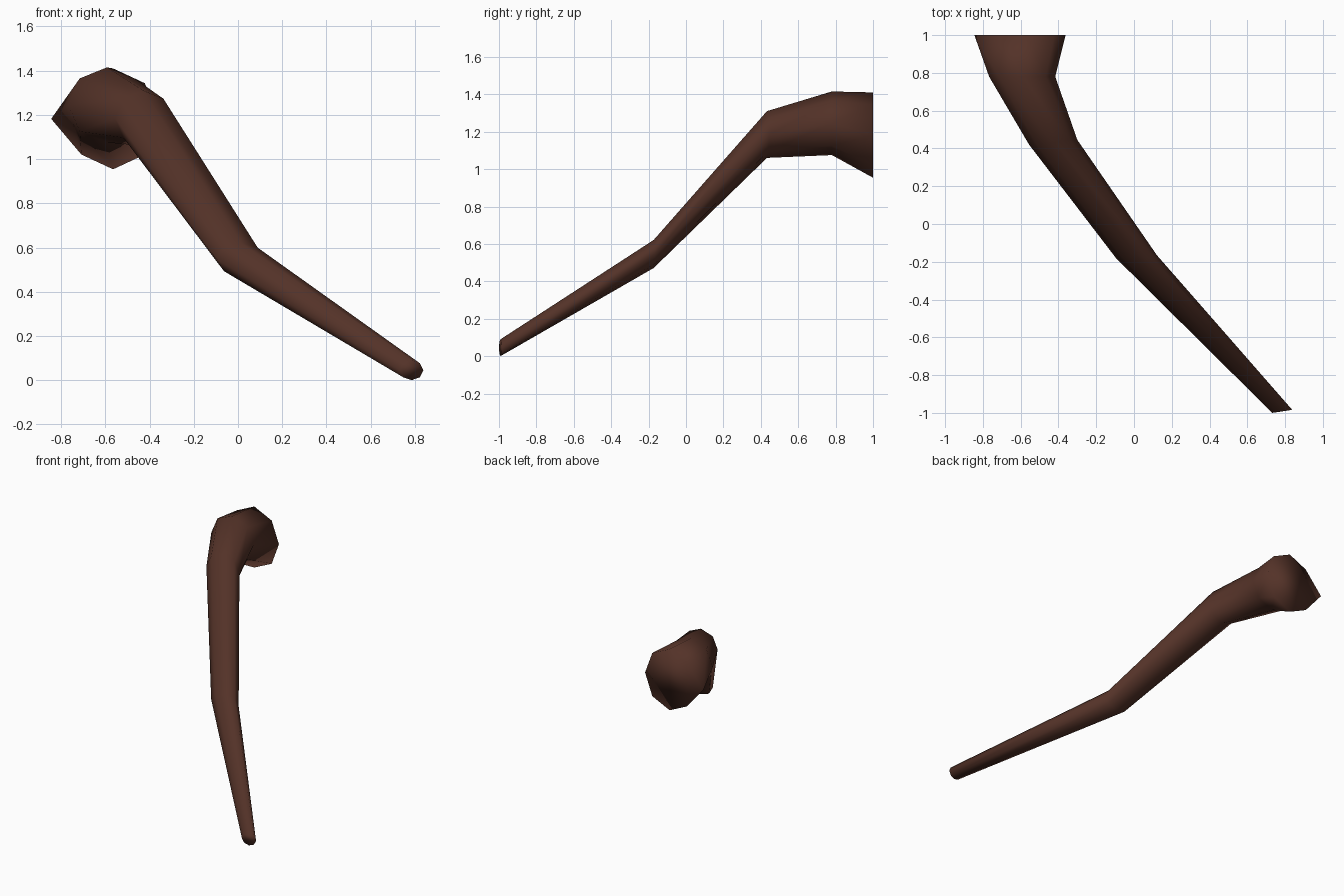
import bpy, bmesh, math

if "Cube" in bpy.data.objects:
    bpy.data.objects.remove(bpy.data.objects["Cube"])

SIDES = 8

# Rings along the branch: centre, x radius, z radius, sideways tilt in y, left-hand flare
RINGS = [
    ((0.785, -0.992, 0.045), 0.053, 0.045, 0.008, 0.0),
    ((0.013, -0.173, 0.546), 0.108, 0.075, 0.008, 0.0),
    ((-0.428, 0.433, 1.185), 0.128, 0.125, 0.012, 0.0),
    ((-0.592, 0.78, 1.245), 0.175, 0.17, 0.0, 0.0),
    ((-0.565, 1.0, 1.182), 0.203, 0.228, 0.0, 0.077),
]

bm = bmesh.new()
loops = []
for (cx, cy, cz), rx, rz, tilt, flare in RINGS:
    loop = []
    for i in range(SIDES):
        a = 2 * math.pi * i / SIDES
        x = cx + rx * math.cos(a) - (flare if i == SIDES // 2 else 0)
        loop.append(bm.verts.new((x, cy + tilt * math.cos(a), cz + rz * math.sin(a))))
    loops.append(loop)

# Side walls between neighbouring rings
for a, b in zip(loops, loops[1:]):
    for i in range(SIDES):
        j = (i + 1) % SIDES
        bm.faces.new((a[i], a[j], b[j], b[i]))

# End caps
bm.faces.new(loops[0])
bm.faces.new(loops[-1])
bmesh.ops.recalc_face_normals(bm, faces=bm.faces)
for f in bm.faces:
    f.smooth = True

mesh = bpy.data.meshes.new("branch")
bm.to_mesh(mesh)
bm.free()

# Dark bark colour
bark = bpy.data.materials.new("dark brown bark")
bark.diffuse_color = (0.088, 0.032, 0.021, 1)
bark.use_nodes = True
bark.node_tree.nodes["Principled BSDF"].inputs["Base Color"].default_value = bark.diffuse_color
mesh.materials.append(bark)

branch = bpy.data.objects.new("branch", mesh)
bpy.context.collection.objects.link(branch)
